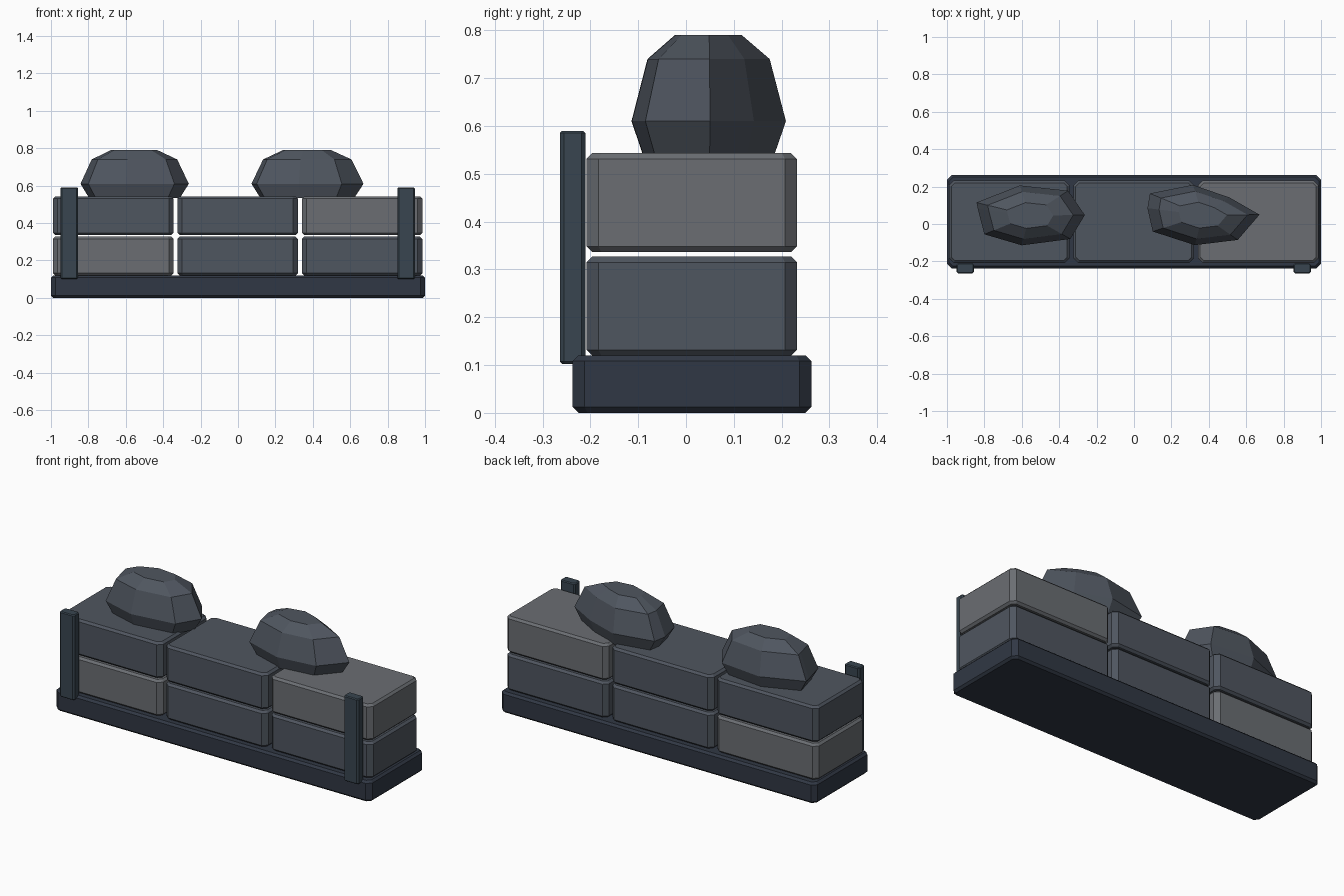
import bpy, bmesh

if "Cube" in bpy.data.objects:
    bpy.data.objects.remove(bpy.data.objects["Cube"])


def material(name, rgb):
    m = bpy.data.materials.new(name)
    m.diffuse_color = (*rgb, 1)
    m.use_nodes = True
    m.node_tree.nodes["Principled BSDF"].inputs["Base Color"].default_value = m.diffuse_color
    return m


NAVY = material("navy_stone", (0.030, 0.039, 0.058))
DARK = material("dark_stone", (0.078, 0.092, 0.115))
LIGHT = material("light_stone", (0.145, 0.155, 0.170))
POST = material("post_slate", (0.040, 0.060, 0.080))


def loft(name, rings, mat):
    """Bridge closed rings of equal point count and cap both ends."""
    bm = bmesh.new()
    loops = [[bm.verts.new(p) for p in ring] for ring in rings]
    n = len(loops[0])
    for a, b in zip(loops, loops[1:]):
        for i in range(n):
            j = (i + 1) % n
            bm.faces.new((a[i], a[j], b[j], b[i]))
    bm.faces.new(loops[0][::-1])
    bm.faces.new(loops[-1])
    bmesh.ops.recalc_face_normals(bm, faces=bm.faces)
    mesh = bpy.data.meshes.new(name)
    bm.to_mesh(mesh)
    bm.free()
    mesh.materials.append(mat)
    ob = bpy.data.objects.new(name, mesh)
    bpy.context.collection.objects.link(ob)
    return ob


def chamfered_box(name, x, y, z, mat, corner=0.025, edge=0.012):
    """Box with cut vertical corners and chamfered top and bottom rims."""
    def ring(inset, height):
        x0, x1, y0, y1 = x[0] + inset, x[1] - inset, y[0] + inset, y[1] - inset
        c = corner - inset * 0.5
        return [(px, py, height) for px, py in (
            (x0 + c, y0), (x1 - c, y0), (x1, y0 + c), (x1, y1 - c),
            (x1 - c, y1), (x0 + c, y1), (x0, y1 - c), (x0, y0 + c))]
    return loft(name, [ring(edge, z[0]), ring(0, z[0] + edge),
                       ring(0, z[1] - edge), ring(edge, z[1])], mat)


def rock(name, centre, outline):
    """Faceted boulder: the widest outline scaled at several heights."""
    cx, cy = centre
    levels = ((0.535, 0.84), (0.61, 1.0), (0.74, 0.79), (0.79, 0.43))
    rings = [[(cx + (px - cx) * s, cy + (py - cy) * s, h) for px, py in outline]
             for h, s in levels]
    ob = loft(name, rings, DARK)
    # split the slanted sides into triangles
    bm = bmesh.new()
    bm.from_mesh(ob.data)
    bmesh.ops.triangulate(bm, faces=[f for f in bm.faces if len(f.verts) == 4])
    bm.to_mesh(ob.data)
    bm.free()


# Plinth
chamfered_box("base_slab", (-1, 1), (-0.237, 0.262), (0, 0.12), NAVY)

# Two courses of three blocks
rows = (("lower", (0.12, 0.327), (LIGHT, DARK, DARK)),
        ("upper", (0.336, 0.543), (DARK, DARK, LIGHT)))
for row, z, mats in rows:
    for side, cx, mat in zip(("left", "middle", "right"), (-0.667, -0.002, 0.664), mats):
        chamfered_box(f"{row}_{side}_block", (cx - 0.322, cx + 0.322),
                      (-0.208, 0.232), z, mat)

# Front posts
for side, cx in (("left", -0.902), ("right", 0.899)):
    chamfered_box(f"{side}_post", (cx - 0.047, cx + 0.047), (-0.264, -0.21),
                  (0.102, 0.59), POST, corner=0.009, edge=0.005)

# Boulders on top
rock("left_rock", (-0.558, 0.045),
     [(-0.263, 0.048), (-0.352, 0.178), (-0.61, 0.206), (-0.842, 0.115),
      (-0.835, 0.08), (-0.80, -0.055), (-0.60, -0.114), (-0.34, -0.08)])
rock("right_rock", (0.367, 0.047),
     [(0.671, 0.05), (0.51, 0.142), (0.315, 0.209), (0.085, 0.163),
      (0.072, 0.085), (0.10, -0.04), (0.325, -0.113), (0.555, -0.085)])
